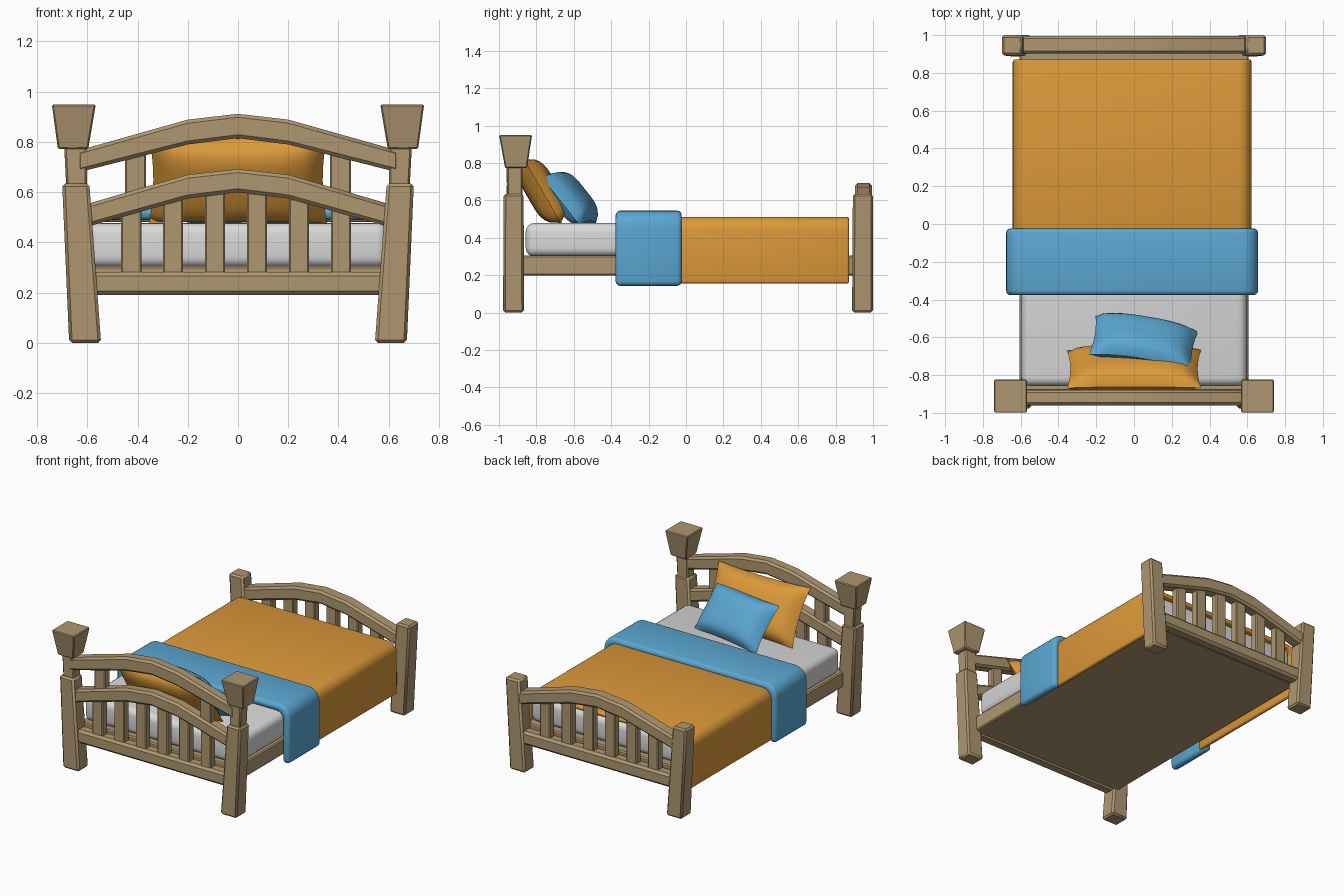
import bpy, bmesh, math
from mathutils import Matrix, Vector

cube = bpy.data.objects.get("Cube")
if cube:
    bpy.data.objects.remove(cube, do_unlink=True)


def material(name, r, g, b):
    m = bpy.data.materials.new(name)
    m.use_nodes = True
    m.diffuse_color = (r, g, b, 1)
    m.node_tree.nodes["Principled BSDF"].inputs["Base Color"].default_value = (r, g, b, 1)
    return m


WOOD = material("light wood", 0.43, 0.31, 0.165)
ORANGE = material("orange fabric", 0.72, 0.32, 0.042)
BLUE = material("blue fabric", 0.105, 0.39, 0.65)
WHITE = material("pale grey fabric", 0.70, 0.70, 0.70)


def finish(name, bm, mat, bevel=0.0, segments=1):
    """Round the hard edges, then turn the bmesh into a shaded object."""
    bmesh.ops.recalc_face_normals(bm, faces=bm.faces)
    if bevel:
        edges = [e for e in bm.edges if e.calc_face_angle(0) > math.radians(40)]
        bmesh.ops.bevel(bm, geom=edges, offset=bevel, segments=segments,
                        profile=0.5, affect='EDGES', clamp_overlap=True)
    mesh = bpy.data.meshes.new(name)
    bm.to_mesh(mesh)
    bm.free()
    mesh.materials.append(mat)
    ob = bpy.data.objects.new(name, mesh)
    bpy.context.collection.objects.link(ob)
    bpy.ops.object.select_all(action='DESELECT')
    ob.select_set(True)
    bpy.context.view_layer.objects.active = ob
    bpy.ops.object.shade_smooth_by_angle(angle=math.radians(35))
    return ob


def taper(name, low, high, z0, z1, mat, bevel=0.01, segments=1):
    """Box between two rectangles, each given as x0, x1, y0, y1."""
    bm = bmesh.new()
    rings = []
    for (x0, x1, y0, y1), z in ((low, z0), (high, z1)):
        rings.append([bm.verts.new((x, y, z)) for x, y in
                      ((x0, y0), (x1, y0), (x1, y1), (x0, y1))])
    bm.faces.new(rings[0])
    bm.faces.new(rings[1])
    for i in range(4):
        j = (i + 1) % 4
        bm.faces.new((rings[0][i], rings[0][j], rings[1][j], rings[1][i]))
    return finish(name, bm, mat, bevel, segments)


def box(name, x0, x1, y0, y1, z0, z1, mat, bevel=0.01, segments=1):
    rect = (x0, x1, y0, y1)
    return taper(name, rect, rect, z0, z1, mat, bevel, segments)


def extrude_profile(name, outer, inner, y0, y1, mat, bevel, segments=1):
    """Strip between two matching xz lines, extruded along y."""
    bm = bmesh.new()
    rows = [[bm.verts.new((x, y, z)) for x, z in line]
            for line, y in ((outer, y0), (outer, y1), (inner, y1), (inner, y0))]
    for a in range(4):
        p, q = rows[a], rows[(a + 1) % 4]
        for i in range(len(p) - 1):
            bm.faces.new((p[i], p[i + 1], q[i + 1], q[i]))
    for i in (0, -1):
        bm.faces.new([r[i] for r in rows])
    return finish(name, bm, mat, bevel, segments)


def arch(name, half, y0, y1):
    """Curved rail from its right half: x, bottom z, top z."""
    full = [(-x, b, t) for x, b, t in reversed(half[1:])] + half
    extrude_profile(name, [(x, t) for x, b, t in full],
                    [(x, b) for x, b, t in full], y0, y1, WOOD, 0.014)


def drape(name, cx, half, top, hem, radius, thick, y0, y1, mat):
    """Cloth hanging over both sides of the mattress."""
    def line(h, t, r):
        pts = [(h, hem), (h, (hem + t) / 2)]
        for k in range(7):
            a = math.radians(15 * k)
            pts.append((h - r + r * math.cos(a), t - r + r * math.sin(a)))
        return [(cx + x, z) for x, z in pts] + [(cx - x, z) for x, z in reversed(pts)]
    extrude_profile(name, line(half, top, radius),
                    line(half - thick, top - thick, radius - thick * 0.7),
                    y0, y1, mat, thick * 0.45, 3)


def pillow(name, centre, width, height, puff, tilt, turn, bow, mat, n=16):
    """Cushion with pinched corners, leaning back by a tilt."""
    bm = bmesh.new()
    bmesh.ops.create_grid(bm, x_segments=n, y_segments=n, size=1)
    top = list(bm.verts)
    copy = bmesh.ops.duplicate(bm, geom=bm.verts[:] + bm.edges[:] + bm.faces[:])
    bottom = [g for g in copy["geom"] if isinstance(g, bmesh.types.BMVert)]
    for verts, sign in ((top, 1), (bottom, -1)):
        for v in verts:
            u, w = v.co.x, v.co.y
            dome = max(0, (1 - u ** 4) * (1 - w ** 4)) ** 0.6
            v.co = Vector((u * width / 2 * (1 - 0.05 * (1 - w * w)),
                           w * height / 2 * (1 - 0.06 * (1 - u * u)),
                           sign * puff * dome + bow * (1 - u * u)))
    bmesh.ops.remove_doubles(bm, verts=bm.verts, dist=0.0005)
    bm.transform(Matrix.Translation(centre) @ Matrix.Rotation(math.radians(turn), 4, 'Z')
                 @ Matrix.Rotation(math.radians(tilt), 4, 'X'))
    ob = finish(name, bm, mat)
    ob.data.shade_smooth()


# Posts on both sides
for side, s in (("left", 1), ("right", -1)):
    def rect(x0, x1, y0, y1):
        return (s * x0, s * x1, y0, y1)
    taper(f"head_post_{side}", rect(0.545, 0.672, -0.978, -0.866),
          rect(0.592, 0.70, -0.975, -0.868), 0, 0.635, WOOD, 0.012)
    taper(f"head_post_neck_{side}", rect(0.602, 0.683, -0.957, -0.874),
          rect(0.602, 0.693, -0.957, -0.874), 0.61, 0.80, WOOD, 0.008)
    taper(f"head_post_cap_{side}", rect(0.596, 0.717, -0.967, -0.85),
          rect(0.566, 0.741, -1.0, -0.823), 0.772, 0.95, WOOD, 0.006)
    taper(f"foot_post_{side}", rect(0.545, 0.665, 0.888, 1.0),
          rect(0.592, 0.70, 0.892, 1.0), 0, 0.635, WOOD, 0.012)
    box(f"head_upper_slat_{side}", s * 0.367, s * 0.45, -0.945, -0.89, 0.56, 0.76, WOOD, 0.006)

# Arched rails
low_arch = [(0, 0.60, 0.692), (0.2, 0.575, 0.67), (0.625, 0.456, 0.546)]
high_arch = [(0, 0.815, 0.912), (0.2, 0.79, 0.889), (0.64, 0.678, 0.765)]
arch("head_lower_arch", low_arch, -0.96, -0.878)
arch("head_upper_arch", high_arch, -0.96, -0.878)
arch("foot_arch", low_arch, 0.903, 0.995)

# Bottom rails and slats at each end
for end, y in (("head", -0.918), ("foot", 0.946)):
    box(f"{end}_bottom_rail", -0.59, 0.59, y - 0.042, y + 0.042, 0.19, 0.283, WOOD, 0.016)
    for i in range(6):
        x = -0.425 + i * 0.167
        top = 0.635 - 0.25 * abs(x)
        box(f"{end}_slat_{i + 1}", x - 0.04, x + 0.04, y - 0.027, y + 0.027,
            0.26, top, WOOD, 0.006)

# Base and bedding
box("bed_base", -0.605, 0.605, -0.885, 0.91, 0.197, 0.306, WOOD, 0.008)
box("mattress", -0.597, 0.597, -0.857, 0.872, 0.30, 0.478, WHITE, 0.045, 4)
drape("blanket", -0.01, 0.632, 0.512, 0.155, 0.07, 0.03, -0.08, 0.872, ORANGE)
drape("folded_blanket_band", -0.01, 0.667, 0.545, 0.143, 0.085, 0.055, -0.377, -0.023, BLUE)

# Pillows
pillow("large_pillow", (0, -0.768, 0.65), 0.71, 0.40, 0.085, -60, 0, 0.0, ORANGE)
pillow("small_pillow", (0.05, -0.63, 0.60), 0.55, 0.34, 0.075, -51, -9.5, 0.025, BLUE)
